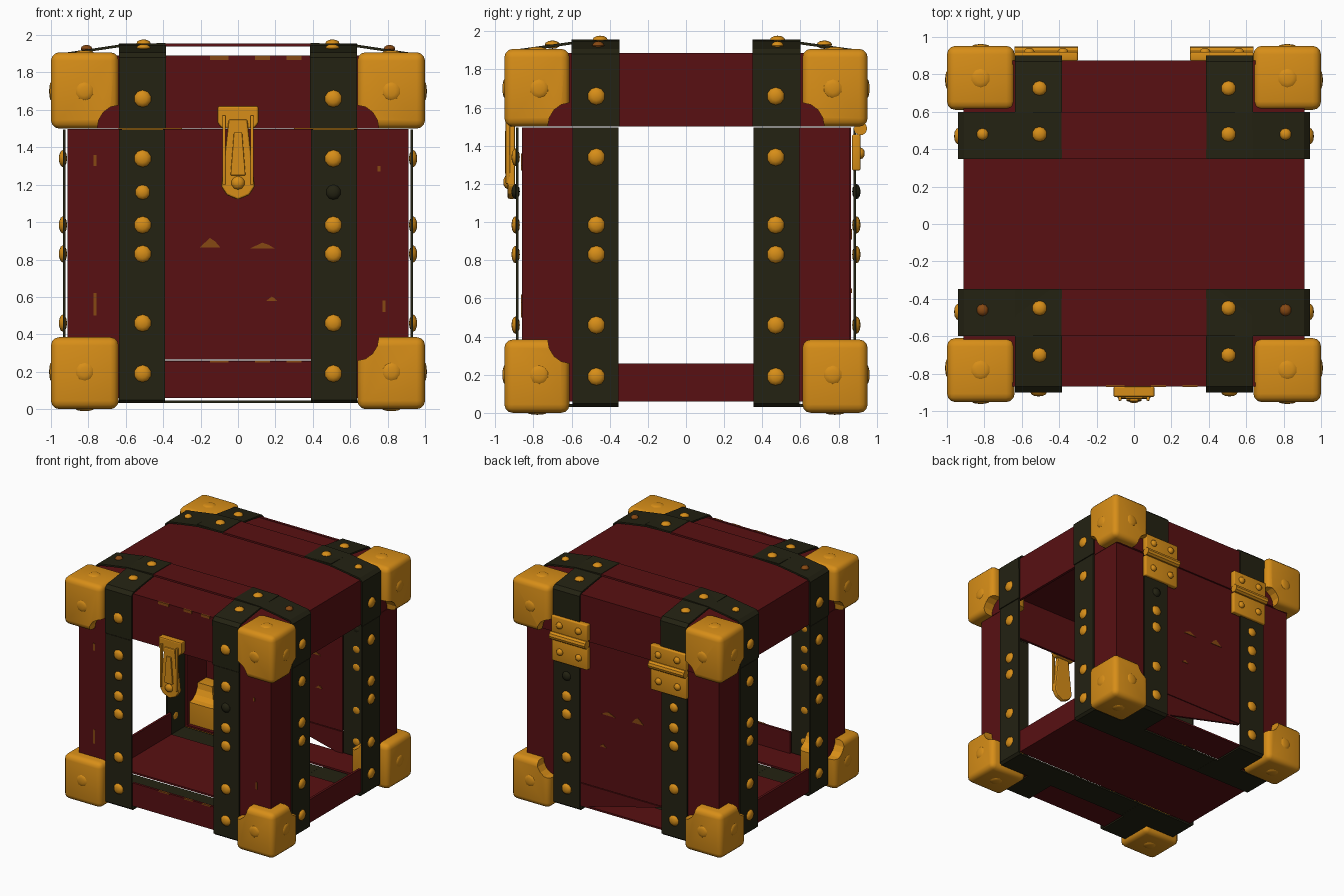
import bpy, bmesh, math
from mathutils import Vector

if "Cube" in bpy.data.objects:
    bpy.data.objects.remove(bpy.data.objects["Cube"])


def mat(name, r, g, b):
    m = bpy.data.materials.new(name)
    m.diffuse_color = (r, g, b, 1)
    m.use_nodes = True
    m.node_tree.nodes["Principled BSDF"].inputs["Base Color"].default_value = m.diffuse_color
    return m


RED = mat("dark red panel", 0.098, 0.005, 0.006)
DARK = mat("dark olive strap", 0.017, 0.016, 0.006)
GOLD = mat("gold metal", 0.68, 0.27, 0.009)
WORN = mat("worn brown", 0.24, 0.065, 0.006)


def finish(name, bm, m, smooth=False):
    bmesh.ops.recalc_face_normals(bm, faces=bm.faces)
    me = bpy.data.meshes.new(name)
    bm.to_mesh(me)
    bm.free()
    me.materials.append(m)
    o = bpy.data.objects.new(name, me)
    bpy.context.collection.objects.link(o)
    if smooth:
        bpy.ops.object.select_all(action='DESELECT')
        o.select_set(True)
        bpy.context.view_layer.objects.active = o
        bpy.ops.object.shade_smooth_by_angle(angle=math.radians(40))
    return o


def box(name, x, y, z, m, bevel=0.0):
    bm = bmesh.new()
    bmesh.ops.create_cube(bm, size=1)
    for v in bm.verts:
        v.co = Vector([(r[0] + r[1]) / 2 + c * abs(r[1] - r[0]) for r, c in zip((x, y, z), v.co)])
    if bevel:
        bmesh.ops.bevel(bm, geom=bm.edges[:], offset=bevel, segments=3, profile=0.5, affect='EDGES')
    return finish(name, bm, m, bevel > 0)


def prism(name, pts, axis, a, b, m, bevel=0.0):
    """Extrude a 2D outline along axis 0, 1 or 2 between a and b."""
    bm = bmesh.new()
    rows = []
    for d in (a, b):
        row = []
        for p in pts:
            c = list(p)
            c.insert(axis, d)
            row.append(bm.verts.new(c))
        rows.append(row)
    n = len(pts)
    bm.faces.new(rows[0])
    bm.faces.new(rows[1][::-1])
    for i in range(n):
        j = (i + 1) % n
        bm.faces.new((rows[0][i], rows[0][j], rows[1][j], rows[1][i]))
    if bevel:
        bmesh.ops.bevel(bm, geom=bm.edges[:], offset=bevel, segments=2, profile=0.5, affect='EDGES')
    return finish(name, bm, m)


def ribbon(name, pts, axis, a, b, m, t=0.014):
    """Thin band following a path; the inner side is offset to the centre."""
    c = Vector((0, 1.2))
    inner = []
    for i, p in enumerate(pts):
        d = Vector(pts[min(i + 1, len(pts) - 1)]) - Vector(pts[max(i - 1, 0)])
        n = Vector((-d.y, d.x)).normalized()
        if n.dot(c - Vector(p)) < 0:
            n = -n
        inner.append(tuple(Vector(p) + n * t))
    return prism(name, list(pts) + inner[::-1], axis, a, b, m)


def dome(name, loc, axis, r, m=GOLD, h=0.022):
    bm = bmesh.new()
    bmesh.ops.create_uvsphere(bm, u_segments=10, v_segments=6, radius=1)
    for v in bm.verts:
        s = v.co.copy()
        order = {0: (s.z * h, s.x * r, s.y * r), 1: (s.x * r, s.z * h, s.y * r),
                 2: (s.x * r, s.y * r, s.z * h)}[axis]
        v.co = Vector(loc) + Vector(order)
    return finish(name, bm, m, True)


def span(s, a, b):
    return tuple(sorted((s * a, s * b)))


# Body panels: four hollow corner posts, low rails, the closed back
for sx in (-1, 1):
    for sy in (-1, 1):
        box("post_face", span(sx, .62, .91), span(sy, .84, .86), (.06, 1.497), RED)
        box("post_side", span(sx, .89, .912), span(sy, .58, .855), (.06, 1.497), RED)
    box("side_rail", span(sx, .89, .91), (-.37, .37), (.06, .26), RED)
box("front_rail", (-.4, .4), (-.86, -.84), (.07, .258), RED)
box("back_panel", (-.4, .4), (.845, .865), (.266, 1.497), RED)
prism("back_rail", [(.4, .26), (-.4, .26), (.4, .06)], 1, .845, .865, RED)
for y in ((-.86, -.58), (-.37, .37), (.58, .86)):
    box("floor_panel", (-.91, .91), y, (.06, .075), RED)

# Lid: four walls and a flat top
for sx in (-1, 1):
    box("lid_side", span(sx, .89, .912), (-.86, .87), (1.5, 1.886), RED)
box("lid_front", (-.9, .9), (-.868, -.848), (1.5, 1.89), RED)
box("lid_back", (-.9, .9), (.853, .875), (1.5, 1.89), RED)
box("lid_top", (-.91, .91), (-.862, .872), (1.868, 1.886), RED)

# Straps: lower wraps, lid wraps, red bridges over the top
for s in (-1, 1):
    for q in (-1, 1):
        w, v = span(q, .39, .635), span(q, .355, .595)
        ribbon("strap_lower", [(s * .892, 1.495), (s * .892, .05), (s * .87, .032), (s * .36, .032)],
               0, *w, DARK)
        ribbon("side_strap_lower", [(s * .935, 1.495), (s * .935, .05), (s * .915, .032), (s * .36, .032)],
               1, *v, DARK)
        ribbon("strap_lid", [(s * .897, 1.5), (s * .9, 1.88), (s * .87, 1.908), (s * .6, 1.945),
                             (s * .352, 1.956)], 0, *span(q, .385, .637), DARK)
        ribbon("side_strap_lid", [(s * .938, 1.5), (s * .94, 1.88), (s * .91, 1.908), (s * .63, 1.95),
                                  (s * .388, 1.958)], 1, *span(q, .348, .6), DARK)
    box("top_bridge", (-.392, .392), span(s, .35, .598), (1.938, 1.954), RED)
    box("bottom_strap", (-.37, .37), span(s, .355, .595), (.033, .047), DARK)

# Rivets
for sx in (-1, 1):
    for sy in (-1, 1):
        for z in (1.66, 1.34, 1.16, .985, .83, .46, .19):
            small = z == 1.16
            if sy < 0 or z < 1.25:
                dome("strap_rivet", (sx * .51, sy * (.9 if z > 1.5 else .893), z), 1,
                     .04 if small else .046, DARK if small and sx > 0 else GOLD)
            if not small:
                dome("side_rivet", (sx * (.94 if z > 1.5 else .936), sy * .47, z), 0, .046)
        dome("top_rivet", (sx * .505, .48 if sy > 0 else -.45, 1.955), 2, .04)
        dome("top_rivet", (sx * .505, .725 if sy > 0 else -.7, 1.93), 2, .04)
        dome("top_side_rivet", (sx * .81, .48 if sy > 0 else -.46, 1.926), 2, .032,
             GOLD if sy > 0 else WORN)

# Gold corner guards, notched where two faces meet the panels
for sx in (-1, 1):
    for sy in (-1, 1):
        for top in (0, 1):
            z = (1.5, 1.908) if top else (0, .385)
            g = box("corner_guard", span(sx, .638, 1), span(sy, .61, .952), z, GOLD, .045)
            zi = 1.5 if top else .385
            full = 2
            if not top and sx < 0 and sy < 0:
                full = 1
            if not top and sx > 0 and sy > 0:
                full = 0
            for ax in (0, 1):
                if ax == full:
                    continue
                cu, lo, hi = (sy * .61, .5, 1.2) if ax == 0 else (sx * .638, .5, 1.2)
                s = sx if ax == 0 else sy
                ring = [(cu + .115 * math.cos(i * math.pi / 8), zi + .125 * math.sin(i * math.pi / 8))
                        for i in range(16)]
                cut = prism("notch_cutter", ring, ax, s * lo, s * hi, GOLD)
                cut.hide_render = True
                md = g.modifiers.new("notch", 'BOOLEAN')
                md.operation, md.object, md.solver = 'DIFFERENCE', cut, 'EXACT'
                bpy.context.view_layer.objects.active = g
                bpy.ops.object.modifier_move_to_index(modifier=md.name, index=0)
                bpy.ops.object.modifier_apply(modifier=md.name)
                bpy.data.objects.remove(cut, do_unlink=True)
            zc = 1.7 if top else .2
            dome("guard_bump", (sx * .82, sy * .95, zc), 1, .05, GOLD, .012)
            dome("guard_bump", (sx * .998, sy * .77, zc), 0, .05, GOLD, .012)
            dome("guard_bump", (sx * .82, sy * .78, z[top]), 2, .05, GOLD, .01)

# Front latch: plate, hook wires and pointed hasp
prism("latch_plate", [(-.11, 1.62), (.11, 1.62), (.11, 1.53), (.085, 1.5), (-.085, 1.5), (-.11, 1.53)],
      1, -.925, -.868, GOLD, .01)
prism("latch_hasp", [(-.05, 1.55), (.05, 1.55), (.09, 1.19), (.06, 1.145), (0, 1.12),
                     (-.06, 1.145), (-.09, 1.19)], 1, -.935, -.895, GOLD, .01)
prism("latch_ridge", [(-.022, 1.48), (.022, 1.48), (.04, 1.25), (-.04, 1.25)], 1, -.948, -.93, GOLD, .005)
for s in (-1, 1):
    box("latch_wire", span(s, .066, .084), (-.945, -.922), (1.2, 1.57), GOLD, .005)
dome("latch_rivet", (0, -.936, 1.21), 1, .036)

# Back hinges: two leaves, a barrel and pins
for s in (-1, 1):
    x = span(s, .3, .64)
    box("hinge_upper_leaf", x, (.87, .92), (1.515, 1.66), GOLD, .01)
    box("hinge_lower_leaf", x, (.87, .915), (1.27, 1.46), GOLD, .01)
    ring = [(.915 + .035 * math.cos(i * math.pi / 5), 1.49 + .035 * math.sin(i * math.pi / 5))
            for i in range(10)]
    prism("hinge_barrel", ring, 0, *x, GOLD)
    for u in (.38, .56):
        dome("hinge_pin", (s * u, .92, 1.59), 1, .03)
        dome("hinge_pin", (s * u, .915, 1.36), 1, .03)

# Worn scuffs as thin plates
for x, z, w, h in ((-.15, .89, .055, .025), (.13, .875, .065, .015), (.18, .59, .03, .012)):
    tri = [(x - w, z - h), (x + w, z - h), (x + w * .5, z + h * .3), (x, z + h)]
    prism("inner_scuff", tri, 1, .84, .846, WORN)
    prism("back_scuff", [(p[0], p[1] + .05) for p in tri], 1, .864, .869, WORN)
for x, w in ((-.1, .05), (.13, .04), (.3, .04)):
    box("lid_scuff", (x - w, x + w), (-.872, -.86), (1.868, 1.891), WORN)
    box("rail_scuff", (x - w, x + w), (-.864, -.85), (.25, .26), WORN)
for x, z, h in ((-.765, 1.33, .03), (-.765, .56, .06), (.755, 1.285, .015), (.78, .55, .03)):
    box("post_scuff", (x - .008, x + .008), (-.864, -.85), (z - h, z + h), WORN)
